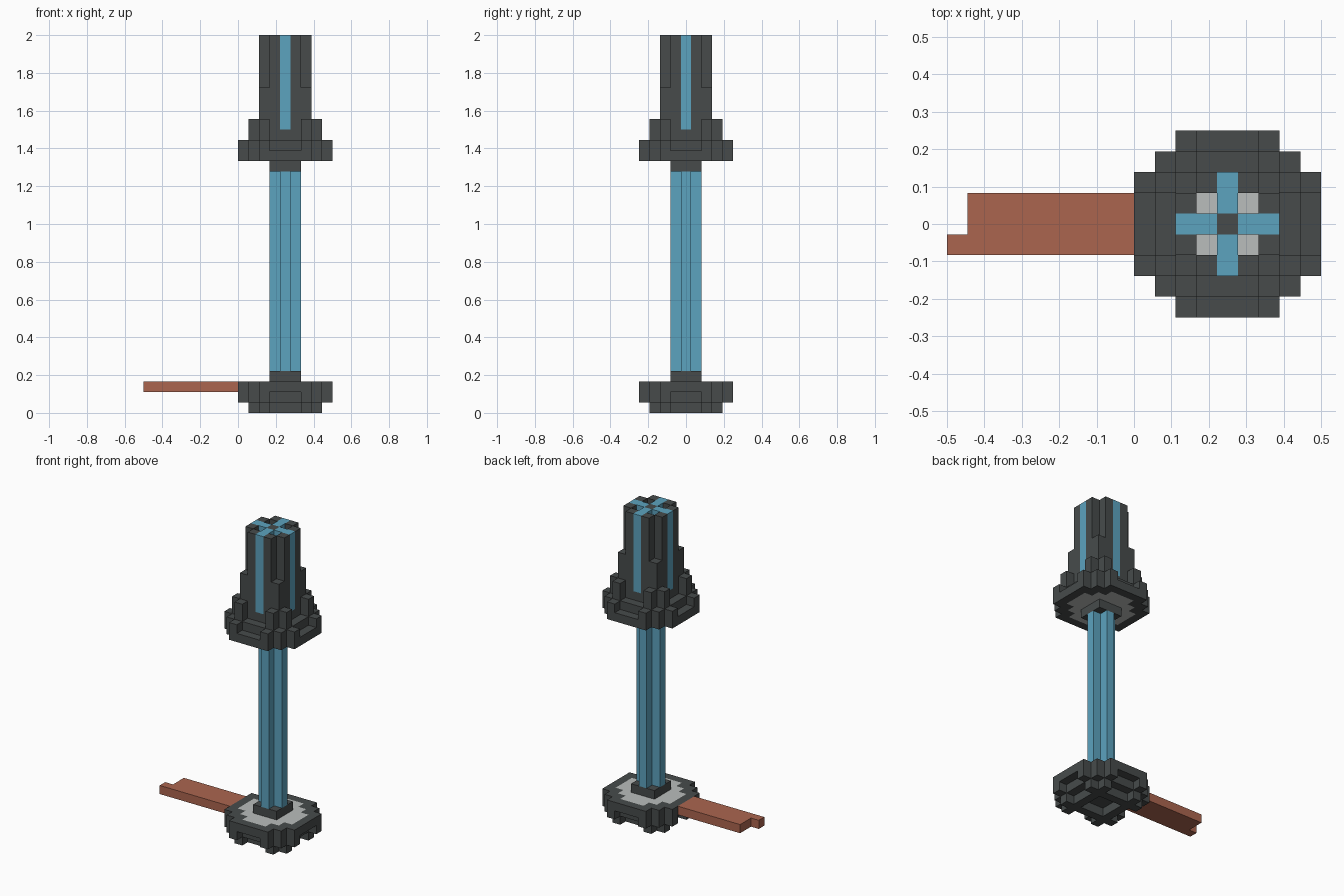
import bpy
import bmesh

cube = bpy.data.objects.get("Cube")
if cube:
    bpy.data.objects.remove(cube, do_unlink=True)

U = 1 / 18          # size of one block
TOWER_X = 4.5       # tower axis, in blocks


def make_material(name, rgb):
    linear = [((c / 255 + 0.055) / 1.055) ** 2.4 for c in rgb] + [1.0]
    mat = bpy.data.materials.new(name)
    mat.use_nodes = True
    mat.diffuse_color = linear
    mat.node_tree.nodes["Principled BSDF"].inputs["Base Color"].default_value = linear
    return mat


dark = make_material("dark_grey", (71, 75, 75))
blue = make_material("light_blue", (92, 163, 191))
pale = make_material("pale_grey", (186, 189, 188))
brown = make_material("red_brown", (171, 101, 79))

CORNERS = [(-0.5, -0.5), (0.5, -0.5), (0.5, 0.5), (-0.5, 0.5)]
SIDES = [(0, -1), (1, 0), (0, 1), (-1, 0)]


def prism(name, cells, z0, z1, mat, cx=TOWER_X):
    """Extrude a set of grid cells from height z0 to z1 (in blocks)."""
    bm = bmesh.new()

    def face(points):
        bm.faces.new([bm.verts.new(((x + cx) * U, y * U, z * U)) for x, y, z in points])

    for i, j in cells:
        ring = [(i + a, j + b) for a, b in CORNERS]
        face([(x, y, z1) for x, y in ring])
        face([(x, y, z0) for x, y in reversed(ring)])
        for k, (di, dj) in enumerate(SIDES):
            if (i + di, j + dj) not in cells:
                a, b = ring[k], ring[(k + 1) % 4]
                face([(*a, z0), (*b, z0), (*b, z1), (*a, z1)])
    bmesh.ops.remove_doubles(bm, verts=bm.verts, dist=U / 100)
    mesh = bpy.data.meshes.new(name)
    bm.to_mesh(mesh)
    bm.free()
    mesh.materials.append(mat)
    obj = bpy.data.objects.new(name, mesh)
    bpy.context.collection.objects.link(obj)
    return obj


def pattern(rule):
    """Cells with fourfold symmetry; far and near are the larger and smaller offset."""
    span = range(-4, 5)
    return {(i, j) for i in span for j in span
            if rule(max(abs(i), abs(j)), min(abs(i), abs(j)))}


# Shared plan shapes
disc = pattern(lambda far, near: far <= 3 and far + near <= 4)
rim = pattern(lambda far, near: far + near <= 6) - disc
flange = pattern(lambda far, near: far + near <= 6 and (far <= 3 or near >= 2))
square = pattern(lambda far, near: far <= 1)
plus = pattern(lambda far, near: far <= 1 and near == 0)
buttress = pattern(lambda far, near: far == 2 or (far == 3 and near == 2))
stripe = pattern(lambda far, near: near == 0 and 1 <= far <= 2)
wall = pattern(lambda far, near: far == 2 and near >= 1)
slim_wall = pattern(lambda far, near: far == 2 and near == 1)

# Base
prism("base_feet", buttress, 0, 1, dark)
prism("base_flange", flange, 1, 2, dark)
prism("base_rim", rim, 2, 3, dark)
prism("base_disc", disc, 2, 3, pale)
prism("base_socket", square, 3, 4, dark)

# Pole
prism("pole", plus, 4, 23, blue)

# Collar
prism("collar_socket", square, 23, 24, dark)
prism("collar_rim", rim, 24, 25, dark)
prism("collar_disc", disc, 24, 25, pale)
prism("collar_flange", flange - square, 25, 26, dark)

# Head
prism("head_buttress_lower", buttress, 26, 27, dark)
prism("head_buttress_upper", buttress - stripe, 27, 28, dark)
prism("head_wall", wall, 28, 31, dark)
prism("head_slim_wall", slim_wall, 31, 36, dark)
prism("head_stripes", stripe, 27, 36, blue)
prism("head_core_base", plus, 25, 27, dark)
prism("head_core", {(0, 0)}, 27, 36, dark)

# Side plank with a notched end
plank = {(i, j) for i in range(-8, 0) for j in (-1, 0, 1)} | {(-9, -1)}
prism("side_plank", plank, 2, 3, brown, cx=0.5)
